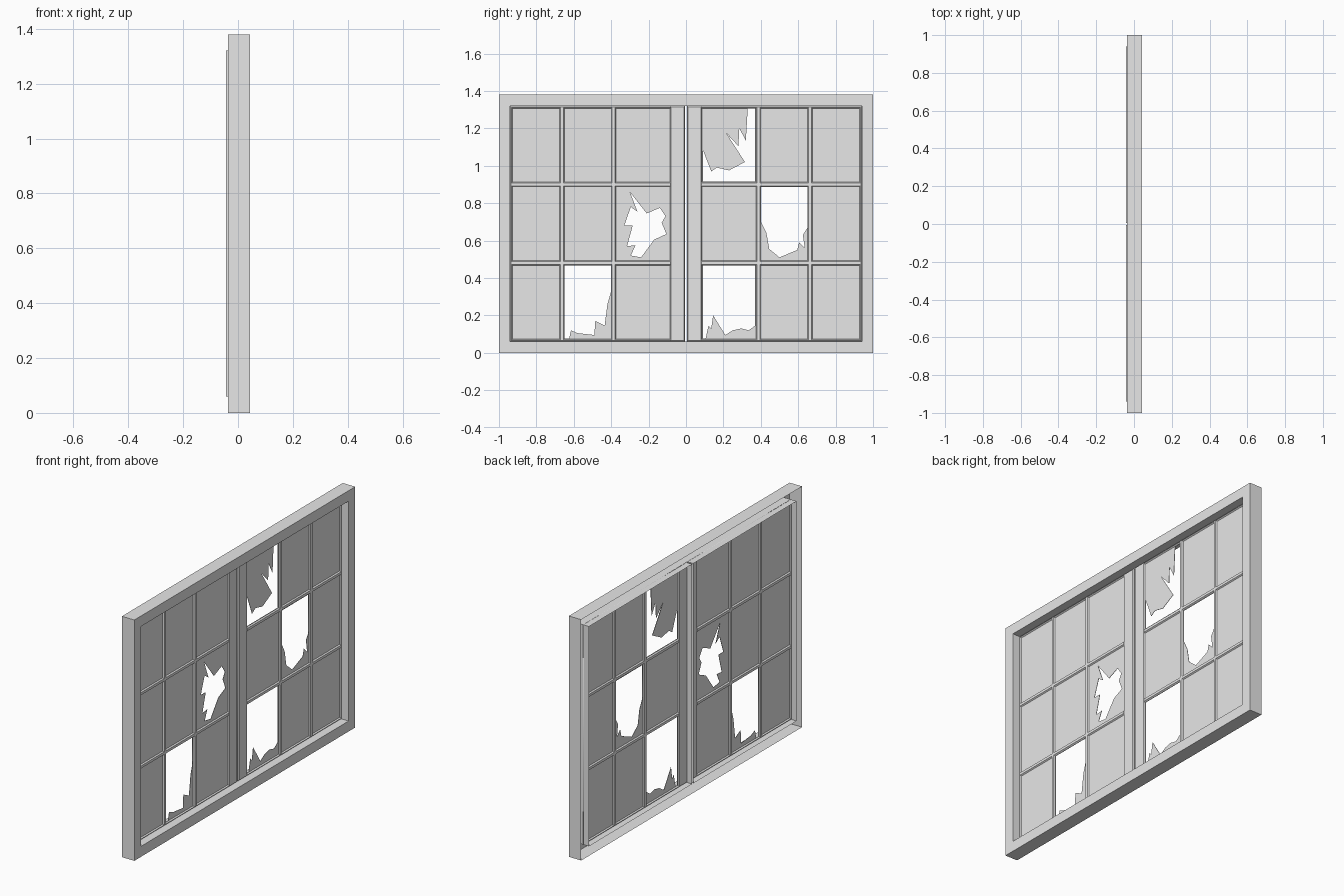
import bpy
import bmesh
from math import radians
from mathutils import Euler, Vector

if "Cube" in bpy.data.objects:
    bpy.data.objects.remove(bpy.data.objects["Cube"], do_unlink=True)

grey = bpy.data.materials.new("light_grey")
grey.use_nodes = True
grey.diffuse_color = (0.8, 0.8, 0.8, 1)
grey.node_tree.nodes["Principled BSDF"].inputs["Base Color"].default_value = grey.diffuse_color

# Overall layout
HEIGHT, BORDER = 1.38, 0.06
FRONT, BACK, FRAME_BACK, GLASS = 0.043, -0.043, -0.036, -0.006
OUTER, BOTTOM, TOP = 1 - BORDER, BORDER, HEIGHT - BORDER
GAP, STILE, EDGE = 0.005, 0.085, 0.014
BAR, RISE = 0.013, 0.008


def add_object(name, mesh):
    mesh.materials.clear()
    mesh.materials.append(grey)
    obj = bpy.data.objects.new(name, mesh)
    bpy.context.collection.objects.link(obj)
    return obj


def mesh_object(name, bm, recalc=True):
    if recalc:
        bmesh.ops.recalc_face_normals(bm, faces=bm.faces)
    mesh = bpy.data.meshes.new(name)
    bm.to_mesh(mesh)
    bm.free()
    return add_object(name, mesh)


def rect_loop(bm, y0, y1, z0, z1, x):
    return [bm.verts.new((x, y, z)) for y, z in ((y0, z0), (y1, z0), (y1, z1), (y0, z1))]


def bridge(bm, a, b):
    for i in range(4):
        j = (i + 1) % 4
        bm.faces.new((a[i], a[j], b[j], b[i]))


# Outer frame: a channel left open at the back
bm = bmesh.new()
loops = [rect_loop(bm, inset - 1, 1 - inset, inset, HEIGHT - inset, x)
         for inset, x in ((0, FRAME_BACK), (0, FRONT), (BORDER, FRONT), (BORDER, GLASS))]
for a, b in zip(loops, loops[1:]):
    bridge(bm, a, b)
mesh_object("outer_frame", bm)


def add_ridge(bm, y0, y1, z0, z1):
    """Chamfered strip standing out on both faces of the glass."""
    for side in (1, -1):
        verts = rect_loop(bm, y0, y1, z0, z1, GLASS)
        face = bm.faces.new(verts if side > 0 else verts[::-1])
        face.normal_update()
        bmesh.ops.inset_individual(bm, faces=[face], thickness=0.008, depth=RISE)


# Broken openings as (y, z) outlines in hundredths
left_holes = [
    [(-65, 47), (-40, 47), (-40, 33), (-42, 26), (-43.5, 14.5), (-48.5, 17), (-49, 9.5),
     (-58, 10.5), (-61.5, 12), (-62.5, 7.5), (-65, 7.5)],
    [(-30, 86), (-21, 74.5), (-14, 77.5), (-11, 73), (-13, 69.5), (-10.5, 63.5), (-17, 60.5),
     (-24, 51), (-29.5, 52), (-27, 57.5), (-31.5, 57), (-28.5, 68), (-33, 68),
     (-29.5, 78), (-26, 75.5)],
]
right_holes = [
    [(33, 130.5), (37, 130.5), (37, 91.5), (9, 91.5), (9, 108.5), (13.5, 97), (16.5, 99),
     (23, 97.5), (31.5, 102), (21.5, 117.5), (28, 110.5), (28.5, 120), (32, 113.5)],
    [(40, 88.5), (65, 88.5), (65, 67), (62.5, 63), (63.5, 56), (60.5, 59), (59.5, 55),
     (50, 51), (44.5, 55.5), (43, 64), (40, 70)],
    [(9, 47), (37, 47), (37, 14.5), (33.5, 12), (29.5, 13), (25, 12), (21, 9.5), (14.5, 20),
     (13.5, 13), (12, 14.5), (10.5, 7.5), (9, 7.5)],
]


def add_glass(name, y0, y1, holes):
    """Flat sheet with the openings left out of its fill."""
    curve = bpy.data.curves.new(name + "_outline", "CURVE")
    curve.dimensions = "2D"
    curve.fill_mode = "BOTH"
    curve.extrude = 0.001
    sheet = [(y0, BOTTOM), (y1, BOTTOM), (y1, TOP), (y0, TOP)]
    for outline in [sheet] + [[(y / 100, z / 100) for y, z in h] for h in holes]:
        spline = curve.splines.new("POLY")
        spline.points.add(len(outline) - 1)
        for point, (y, z) in zip(spline.points, outline):
            point.co = (y, z, 0, 1)
        spline.use_cyclic_u = True
    helper = bpy.data.objects.new(name + "_outline", curve)
    bpy.context.collection.objects.link(helper)
    graph = bpy.context.evaluated_depsgraph_get()
    mesh = bpy.data.meshes.new_from_object(helper.evaluated_get(graph))
    bpy.data.objects.remove(helper, do_unlink=True)
    turn = Euler((radians(90), 0, radians(90))).to_matrix().to_4x4()
    turn.translation = Vector((GLASS, 0, 0))
    mesh.transform(turn)
    mesh.name = name
    add_object(name, mesh)


# Two sashes, one on each side of the narrow middle gap
for label, side, holes in (("left", -1, left_holes), ("right", 1, right_holes)):
    y0, y1 = sorted((side * GAP, side * OUTER))
    add_glass(label + "_glass", y0, y1, holes)

    # Thin rim reaching back from the glass
    bm = bmesh.new()
    bridge(bm, rect_loop(bm, y0, y1, BOTTOM, TOP, GLASS), rect_loop(bm, y0, y1, BOTTOM, TOP, BACK))
    mesh_object(label + "_sash_rim", bm)

    # Meeting stile, edge strips and glazing bars
    bm = bmesh.new()
    add_ridge(bm, *sorted((side * GAP, side * STILE)), BOTTOM, TOP)
    add_ridge(bm, *sorted((side * (OUTER - EDGE), side * OUTER)), BOTTOM, TOP)
    inner = sorted((side * (STILE - 0.008), side * OUTER))
    add_ridge(bm, *inner, BOTTOM, BOTTOM + EDGE)
    add_ridge(bm, *inner, TOP - EDGE, TOP)
    for z in (0.48, 0.9):
        add_ridge(bm, *inner, z - BAR, z + BAR)
    for y in (0.387, 0.663):
        add_ridge(bm, side * y - BAR, side * y + BAR, BOTTOM, TOP)
    mesh_object(label + "_glazing_bars", bm, recalc=False)
